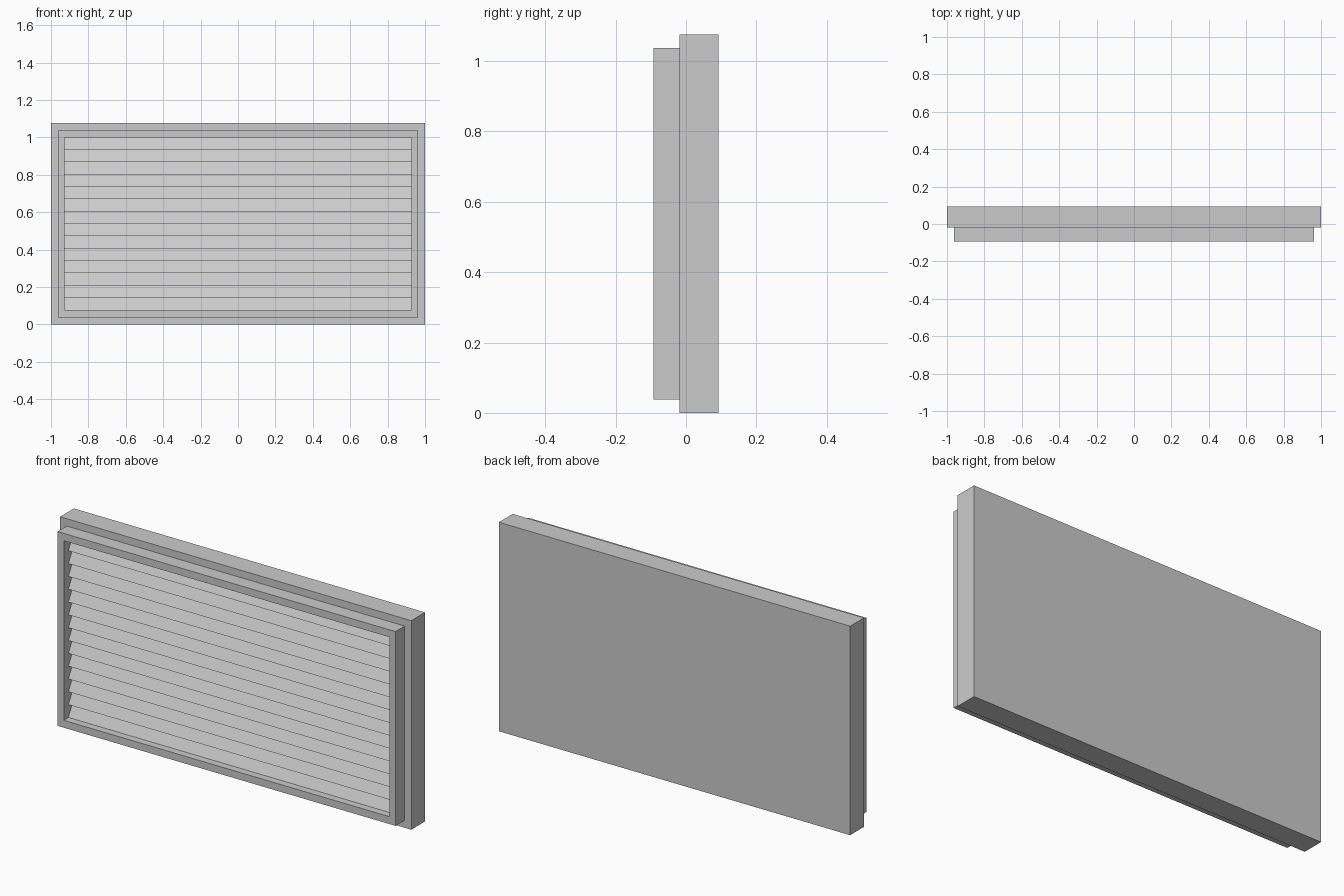
import bpy, bmesh

if "Cube" in bpy.data.objects:
    bpy.data.objects.remove(bpy.data.objects["Cube"])


def prism(name, profile, x0, x1):
    """Extrude a closed (y, z) profile along x."""
    bm = bmesh.new()
    face = bm.faces.new([bm.verts.new((x0, y, z)) for y, z in profile])
    ext = bmesh.ops.extrude_face_region(bm, geom=[face])
    verts = [g for g in ext["geom"] if isinstance(g, bmesh.types.BMVert)]
    bmesh.ops.translate(bm, verts=verts, vec=(x1 - x0, 0, 0))
    bmesh.ops.recalc_face_normals(bm, faces=bm.faces)
    mesh = bpy.data.meshes.new(name)
    bm.to_mesh(mesh)
    bm.free()
    obj = bpy.data.objects.new(name, mesh)
    bpy.context.collection.objects.link(obj)
    return obj


def ring(name, outer, inner, y0, y1):
    """Rectangular frame from (half width, z low, z high) outlines."""
    bm = bmesh.new()
    loops = []
    for (w, lo, hi), y in ((outer, y0), (inner, y0), (inner, y1), (outer, y1)):
        loops.append([bm.verts.new((x, y, z)) for x, z in
                      ((-w, lo), (w, lo), (w, hi), (-w, hi))])
    for a, b in zip(loops, loops[1:] + loops[:1]):
        for i in range(4):
            j = (i + 1) % 4
            bm.faces.new((a[i], a[j], b[j], b[i]))
    bmesh.ops.recalc_face_normals(bm, faces=bm.faces)
    mesh = bpy.data.meshes.new(name)
    bm.to_mesh(mesh)
    bm.free()
    obj = bpy.data.objects.new(name, mesh)
    bpy.context.collection.objects.link(obj)
    return obj


FRONT, MID, BACK = -0.093, -0.019, 0.093
LOW, HIGH, HALF_W = 0.076, 1.0, 0.927
SLATS, LIP = 14, -0.055

# Rear housing
prism("rear_housing", [(MID, 0), (BACK, 0), (BACK, 1.076), (MID, 1.076)], -1, 1)

# Raised front frame
ring("front_frame", (0.962, 0.038, 1.038), (HALF_W, LOW, HIGH), FRONT, MID)

# Sloping louvre slats, lower edge forward
pitch = (HIGH - LOW) / SLATS
for i in range(SLATS):
    z = LOW + i * pitch
    prism(f"louvre_slat_{i + 1}", [(LIP, z), (MID, z), (MID, z + pitch)],
          -HALF_W, HALF_W)
